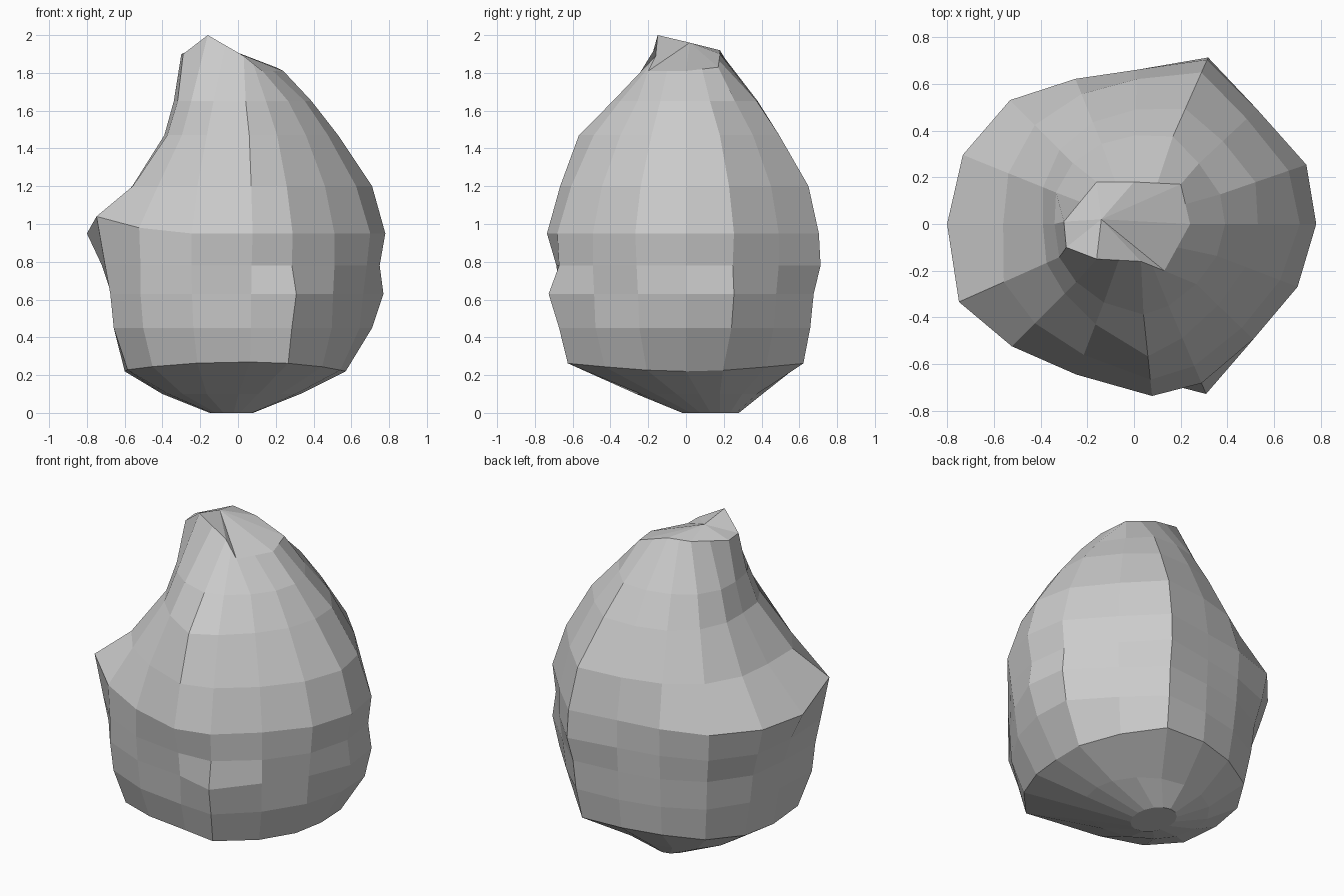
import bpy, bmesh
from math import cos, sin, radians

# Directions of the rock's 16 uneven sides, counter-clockwise from +x
ANGLES = [radians(a) for a in
          (0, 19, 43, 66, 89, 112, 135, 158, 180, 204, 225, 249, 276, 293, 316, 339)]
N = len(ANGLES)

# Horizontal slices: height -> distance from the axis in each direction
SLICES = {
    0.25: (.57, .60, .62, .68, .62, .60, .62, .61, .60, .64, .64, .60, .61, .68, .62, .58),
    0.45: (.71, .74, .68, .72, .64, .63, .66, .66, .64, .72, .71, .66, .66, .73, .69, .69),
    0.63: (.77, .78, .70, .74, .65, .65, .68, .69, .67, .74, .73, .68, .67, .79, .70, .71),
    0.78: (.75, .76, .72, .78, .66, .66, .72, .74, .72, .77, .73, .69, .69, .73, .71, .73),
    0.95: (.78, .78, .72, .77, .66, .67, .75, .79, .80, .82, .74, .69, .74, .74, .71, .75),
    1.20: (.71, .70, .66, .71, .62, .60, .60, .58, .56, .61, .60, .60, .67, .66, .64, .67),
    1.47: (.53, .55, .52, .54, .49, .47, .45, .42, .39, .41, .42, .46, .57, .53, .50, .51),
    1.65: (.39, .39, .38, .41, .38, .37, .37, .36, .34, .35, .35, .36, .39, .38, .37, .38),
}

# Uneven rim of the summit, one point for every second side
RIM = [(.24, 0, 1.81), (.20, .17, 1.83), (0, .18, 1.90), (-.16, .18, 1.92),
       (-.30, .01, 1.90), (-.16, -.15, 2.0), (.03, -.16, 1.89), (.13, -.20, 1.81)]


def ellipse(cx, cy, rx, ry, z):
    return [(cx + rx * cos(a), cy + ry * sin(a), z) for a in ANGLES]


def lift(z, i):
    """Raise the left ledge, and drop the lower edge on the two flanks."""
    if z == .95 and i in (9, 10):
        return .09 if i == 9 else .03
    if z == .25:
        return .05 * sin(ANGLES[i]) ** 2 - .03
    return 0


# Underside rings, body slices, then the rim
rings = [ellipse(-.035, .13, .115, .15, 0), ellipse(-.035, .07, .365, .335, .10)]
for z, radii in SLICES.items():
    rings.append([(r * cos(a), r * sin(a), z + lift(z, i))
                  for i, (r, a) in enumerate(zip(radii, ANGLES))])
rim = []
for i, p in enumerate(RIM):
    q = RIM[(i + 1) % len(RIM)]
    rim += [p, tuple((a + b) / 2 for a, b in zip(p, q))]
rim[9] = (-.29, -.10, 1.90)
rings.append(rim)

# Bridge the rings and close both ends
bm = bmesh.new()
loops = [[bm.verts.new(p) for p in ring] for ring in rings]
for low, high in zip(loops, loops[1:]):
    for i in range(N):
        j = (i + 1) % N
        bm.faces.new((low[i], low[j], high[j], high[i]))
bm.faces.new(loops[0][::-1])
summit = bm.verts.new((-.14, .02, 1.96))
for i in range(N):
    bm.faces.new((loops[-1][i], loops[-1][(i + 1) % N], summit))
bmesh.ops.recalc_face_normals(bm, faces=bm.faces)

# Rock object, flat shaded
mesh = bpy.data.meshes.new("rock")
bm.to_mesh(mesh)
bm.free()
rock = bpy.data.objects.new("rock", mesh)
bpy.context.collection.objects.link(rock)
